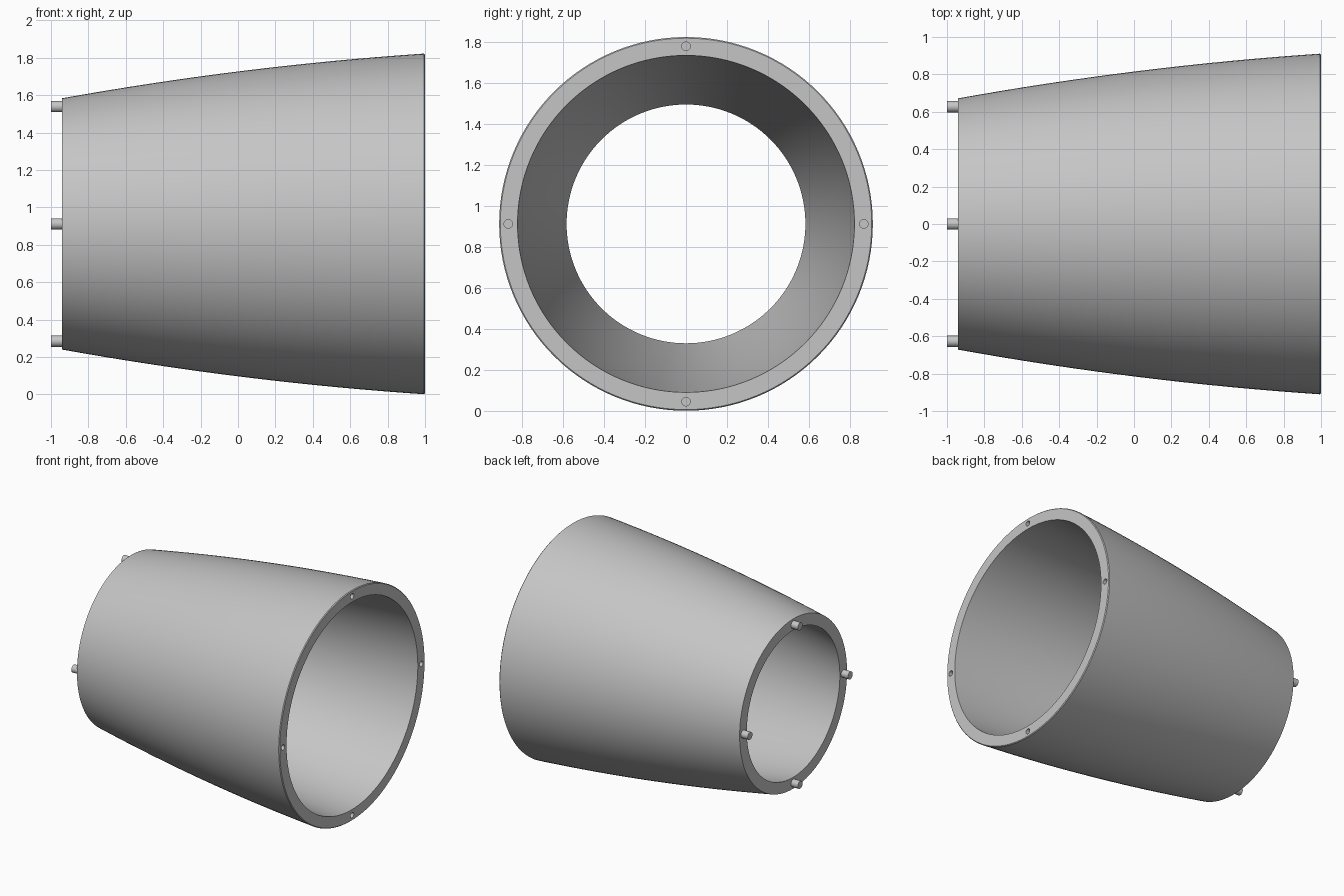
import bpy
import bmesh
from math import cos, sin, pi, radians
from mathutils import Matrix

cube = bpy.data.objects.get("Cube")
if cube:
    bpy.data.objects.remove(cube, do_unlink=True)

CENTRE_Z = 0.912
WALL = 0.09
BACK, FRONT = -0.94, 1.0
CHAMFER = 0.006
SEGMENTS = 128

grey = bpy.data.materials.new("light_grey")
grey.use_nodes = True
grey.diffuse_color = (0.56, 0.56, 0.56, 1)
grey.node_tree.nodes["Principled BSDF"].inputs["Base Color"].default_value = grey.diffuse_color


def outer_radius(x):
    return 0.815 + 0.125 * x - 0.029 * x * x


def make_object(name, bm):
    bmesh.ops.recalc_face_normals(bm, faces=bm.faces)
    mesh = bpy.data.meshes.new(name)
    bm.to_mesh(mesh)
    bm.free()
    mesh.materials.append(grey)
    obj = bpy.data.objects.new(name, mesh)
    bpy.context.collection.objects.link(obj)
    return obj


def rods(name, ring_radius, radius, x0, x1):
    """Four small rods along x, evenly spaced around the ring."""
    bm = bmesh.new()
    for i in range(4):
        a = i * pi / 2
        place = Matrix.Translation(((x0 + x1) / 2, ring_radius * cos(a),
                                    CENTRE_Z + ring_radius * sin(a)))
        bmesh.ops.create_cone(bm, cap_ends=True, segments=32, radius1=radius,
                              radius2=radius, depth=x1 - x0,
                              matrix=place @ Matrix.Rotation(pi / 2, 4, "Y"))
    return make_object(name, bm)


def smooth(obj):
    bpy.ops.object.select_all(action="DESELECT")
    obj.select_set(True)
    bpy.context.view_layer.objects.active = obj
    bpy.ops.object.shade_smooth_by_angle(angle=radians(30))


# Curved tapering sleeve: closed wall section swept around x
STEPS = 16
xs = [BACK + (FRONT - CHAMFER - BACK) * i / STEPS for i in range(STEPS + 1)]
outer = [(x, outer_radius(x)) for x in xs]
outer.append((FRONT, outer_radius(FRONT) - CHAMFER))
inner = [(x, outer_radius(x) - WALL) for x in xs[:-1] + [FRONT]]
section = outer + inner[::-1]

bm = bmesh.new()
rings = []
for i in range(SEGMENTS):
    a = 2 * pi * i / SEGMENTS
    rings.append([bm.verts.new((x, r * cos(a), CENTRE_Z + r * sin(a)))
                  for x, r in section])
for i in range(SEGMENTS):
    a, b = rings[i - 1], rings[i]
    for j in range(len(section)):
        bm.faces.new((a[j - 1], a[j], b[j], b[j - 1]))
sleeve = make_object("tapered_sleeve", bm)

# Blind sockets in the wide rim
cutter = rods("socket_cutter", 0.866, 0.021, FRONT - 0.07, FRONT + 0.05)
cutter.hide_render = True
cut = sleeve.modifiers.new("sockets", "BOOLEAN")
cut.operation = "DIFFERENCE"
cut.solver = "EXACT"
cut.object = cutter
bpy.context.view_layer.objects.active = sleeve
bpy.ops.object.modifier_apply(modifier=cut.name)
bpy.data.objects.remove(cutter, do_unlink=True)
smooth(sleeve)

# Locating pins on the narrow rim
smooth(rods("locating_pins", 0.627, 0.03, -1.0, BACK + 0.01))
